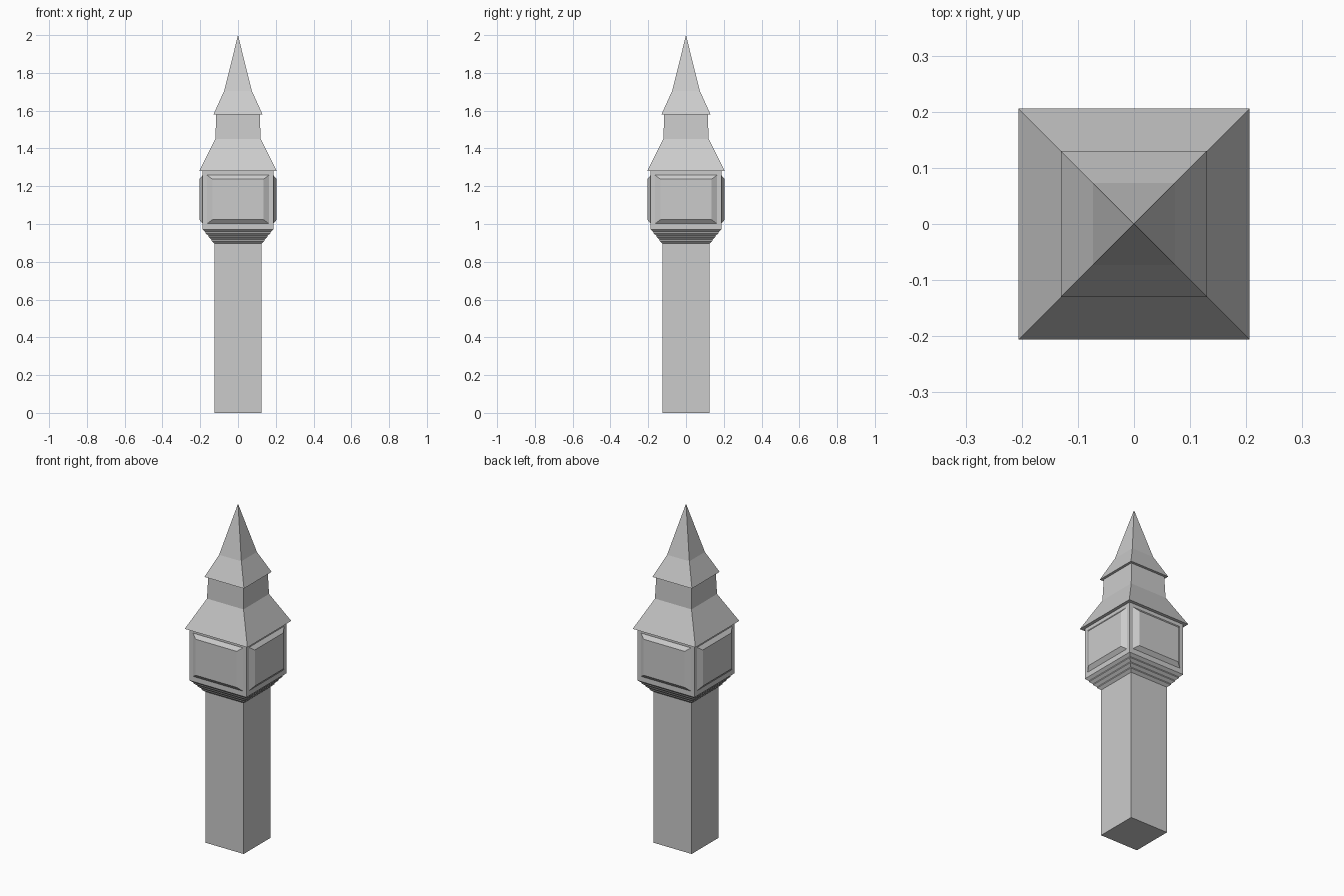
import bpy, bmesh
from math import pi
from mathutils import Matrix

if "Cube" in bpy.data.objects:
    bpy.data.objects.remove(bpy.data.objects["Cube"])


def finish(name, bm):
    bmesh.ops.recalc_face_normals(bm, faces=bm.faces)
    mesh = bpy.data.meshes.new(name)
    bm.to_mesh(mesh)
    bm.free()
    obj = bpy.data.objects.new(name, mesh)
    bpy.context.collection.objects.link(obj)
    return obj


def loft(name, rings, matrix=Matrix()):
    """Stack rectangular rings (half_x, half_y, z, y_shift); zero size makes an apex."""
    bm = bmesh.new()
    loops = []
    for hx, hy, z, dy in rings:
        if hx == 0:
            loops.append([bm.verts.new((0, dy, z))] * 4)
        else:
            loops.append([bm.verts.new((sx * hx, sy * hy + dy, z))
                          for sx, sy in ((-1, -1), (1, -1), (1, 1), (-1, 1))])
    for a, b in zip(loops, loops[1:]):
        for i in range(4):
            j = (i + 1) % 4
            corners = [a[i], a[j], b[j], b[i]]
            bm.faces.new(list(dict.fromkeys(corners)))
    bm.faces.new(loops[0])
    if rings[-1][0]:
        bm.faces.new(loops[-1])
    bmesh.ops.transform(bm, matrix=matrix, verts=bm.verts)
    return finish(name, bm)


def tower_part(name, profile):
    return loft(name, [(r, r, z, 0) for r, z in profile])


# Plain square shaft
tower_part("shaft", [(0.125, 0), (0.125, 0.9)])

# Corbel: four flared courses, each with a thin upright lip
corbel = [(0.125, 0.897)]
for i in range(4):
    r, z = 0.125 + 0.0155 * (i + 1), 0.897 + 0.02 * i
    corbel += [(r, z + 0.014), (r, z + 0.02)]
tower_part("corbel", corbel)

# Clock chamber
tower_part("clock_chamber", [(0.187, 0.977), (0.187, 1.28)])

# Raised bevelled panel on each of the four sides
for i, side in enumerate(("front", "right", "back", "left")):
    place = Matrix.Rotation(i * pi / 2, 4, 'Z') @ Matrix.Translation((0, 0, 1.13)) @ Matrix.Rotation(pi / 2, 4, 'X')
    loft(side + "_panel", [(0.167, 0.131, 0.185, 0),
                           (0.135, 0.107, 0.205, 0)], place)

# Lower roof skirt, belfry and two-pitch spire
tower_part("lower_roof", [(0.206, 1.28), (0.12, 1.45)])
tower_part("belfry", [(0.12, 1.45), (0.115, 1.58)])
tower_part("spire", [(0.13, 1.58), (0.073, 1.705), (0, 2.0)])
